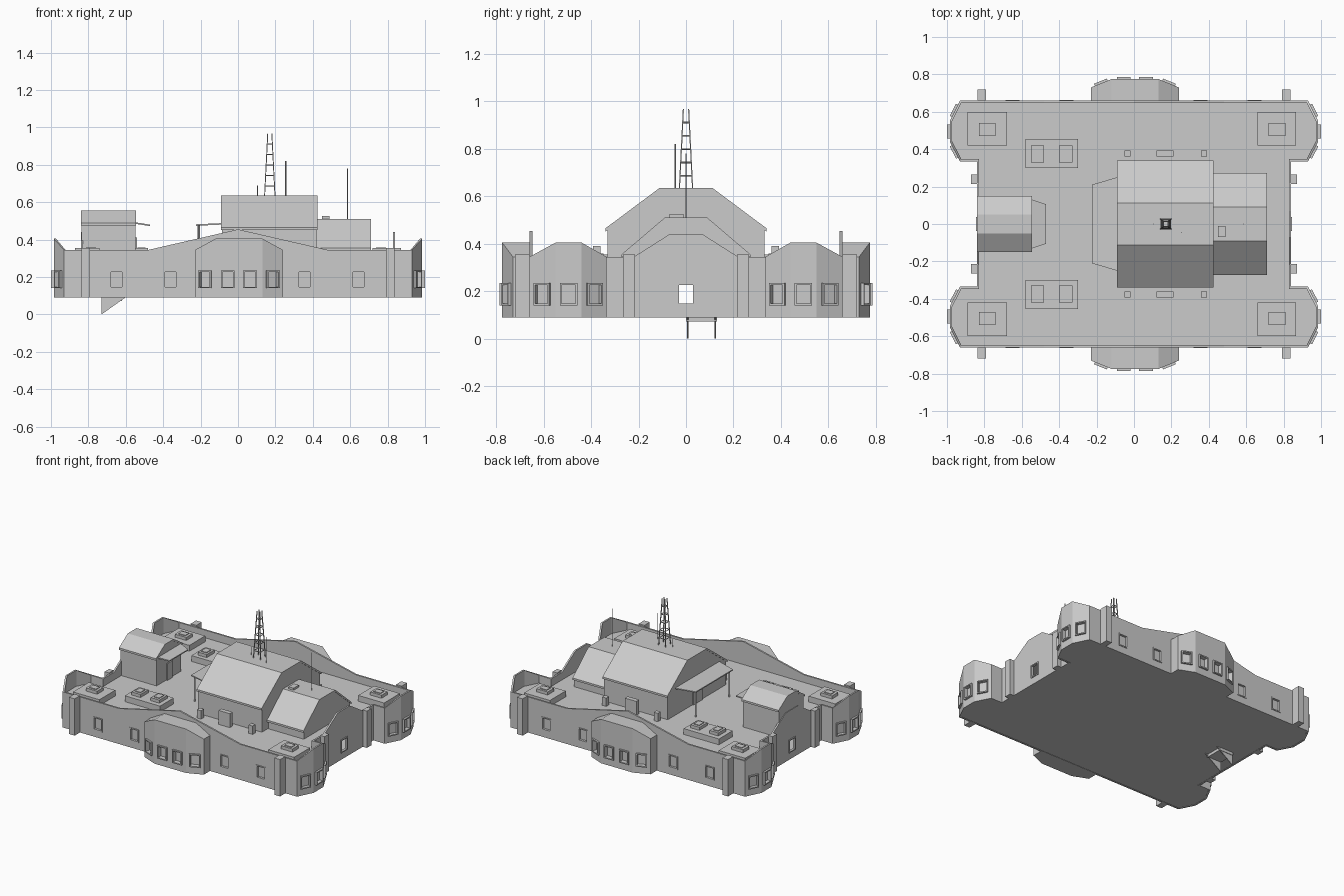
import bpy, bmesh, math
from mathutils import Matrix, Vector

if "Cube" in bpy.data.objects:
    bpy.data.objects.remove(bpy.data.objects["Cube"])

grey = bpy.data.materials.new("plain grey")
grey.use_nodes = True
tone = (0.6, 0.6, 0.6, 1)
grey.diffuse_color = tone
grey.node_tree.nodes["Principled BSDF"].inputs["Base Color"].default_value = tone

BASE, DECK, RIM = 0.09, 0.29, 0.345
SIGNS = (-1, 1)


def finish(name, bm):
    bmesh.ops.recalc_face_normals(bm, faces=bm.faces)
    mesh = bpy.data.meshes.new(name)
    bm.to_mesh(mesh)
    bm.free()
    mesh.materials.append(grey)
    ob = bpy.data.objects.new(name, mesh)
    bpy.context.scene.collection.objects.link(ob)
    return ob


def boxes(name, items):
    """Each item: centre, size and optional matrix placing the box."""
    bm = bmesh.new()
    for centre, size, *place in items:
        m = Matrix.Translation(centre) @ Matrix.Diagonal((*size, 1))
        bmesh.ops.create_cube(bm, size=1, matrix=(place[0] @ m) if place else m)
    return finish(name, bm)


def span(x0, x1, y0, y1, z0, z1):
    return ((x0 + x1) / 2, (y0 + y1) / 2, (z0 + z1) / 2), (x1 - x0, abs(y1 - y0), z1 - z0)


def slab(name, points, push):
    """Flat outline pushed into a solid."""
    bm = bmesh.new()
    face = bm.faces.new([bm.verts.new(p) for p in points])
    new = bmesh.ops.extrude_face_region(bm, geom=[face], use_keep_orig=True)["geom"]
    bmesh.ops.translate(bm, vec=push, verts=[v for v in new if isinstance(v, bmesh.types.BMVert)])
    return finish(name, bm)


def bars(name, segments, radius):
    bm = bmesh.new()
    for a, b in segments:
        a, b = Vector(a), Vector(b)
        turn = (b - a).to_track_quat('Z', 'Y').to_matrix().to_4x4()
        bmesh.ops.create_cone(bm, cap_ends=True, segments=4, radius1=radius, radius2=radius,
                              depth=(b - a).length, matrix=Matrix.Translation((a + b) / 2) @ turn)
    return finish(name, bm)


# Outer wall outline: one quarter (x, y, top height), mirrored both ways
quarter = [(0, .66, .455), (.48, .66, RIM), (.93, .66, RIM), (.985, .55, .405), (.985, .44, .405),
           (.93, .335, RIM), (.84, .335, RIM), (.84, .22, RIM), (.84, .07, .44)]
back = quarter[:0:-1]
outline = (quarter + [(x, -y, z) for x, y, z in back]
           + [(-x, -y, z) for x, y, z in quarter] + [(-x, y, z) for x, y, z in back])


def inset(t):
    result = []
    for i, p in enumerate(outline):
        p = Vector(p)
        d1 = (p - Vector(outline[i - 1])).xy.normalized()
        d2 = (Vector(outline[(i + 1) % len(outline)]) - p).xy.normalized()
        n1, n2 = Vector((d1.y, -d1.x)), Vector((d2.y, -d2.x))
        m = (n1 + n2) / (1 + n1.dot(n2)) * t
        result.append((p.x + m.x, p.y + m.y, p.z))
    return result


bm = bmesh.new()
rings = []
for ring, top in ((outline, 0), (outline, 1), (inset(.012), 1), (inset(.012), 0)):
    rings.append([bm.verts.new((x, y, z if top else BASE)) for x, y, z in ring])
for k in range(4):
    a, b = rings[k], rings[(k + 1) % 4]
    for i in range(len(a)):
        j = (i + 1) % len(a)
        bm.faces.new((a[i], a[j], b[j], b[i]))
wall = finish("outer_wall", bm)

slab("roof_deck", [(x, y, DECK) for x, y, z in inset(.006)], (0, 0, -.012))
slab("ground_floor", [(x, y, BASE + .002) for x, y, z in inset(.006)], (0, 0, .01))

# Projecting bays at front and back
bays = []
for s, name in ((-1, "front_bay"), (1, "back_bay")):
    bm = bmesh.new()
    for side in SIGNS:
        for x, y, z in ((.235, .655, RIM), (.235, .73, RIM), (.125, .775, .405), (.125, .655, .405)):
            for h in (BASE, z):
                bm.verts.new((side * x + .005, s * y, h))
    bmesh.ops.convex_hull(bm, input=bm.verts)
    bmesh.ops.dissolve_limit(bm, angle_limit=.02, verts=bm.verts, edges=bm.edges)
    bays.append(finish(name, bm))

# Windows: (x, y, outward angle, frame depth, pane)
windows = []
for s in SIGNS:
    quarter_turn = s * math.pi / 2
    for x in (-.65, -.36, .355, .645):
        windows.append((x, s * .66, quarter_turn, .004, True))
    for side in SIGNS:
        windows.append((.005 + side * .06, s * .775, quarter_turn, .012, False))
        windows.append((.005 + side * .18, s * .7525, math.atan2(s * .11, side * .045), .012, False))
        windows.append((side * .985, s * .495, math.atan2(0, side), .014, True))
        windows.append((side * .9575, s * .605, math.atan2(s * .055, side * .11), .012, True))
        windows.append((side * .9575, s * .3875, math.atan2(-s * .055, side * .105), .012, True))
    windows.append((s * .84, 0, math.atan2(0, s), .006, False))

holes, frames, panes = [], [], []
W, H, F = .058, .078, .008
for x, y, angle, depth, pane in windows:
    place = Matrix.Translation((x, y, .187)) @ Matrix.Rotation(angle, 4, 'Z')
    holes.append(((0, 0, 0), (.04, W, H), place))
    mid, thick = (depth - .004) / 2, depth + .004
    for s in SIGNS:
        frames.append(((mid, s * (W + F) / 2, 0), (thick, F, H + 2 * F), place))
        frames.append(((mid, 0, s * (H + F) / 2), (thick, W, F), place))
    if pane:
        panes.append(((-.016, 0, 0), (.006, W + F, H + F), place))
boxes("window_frames", frames)
boxes("window_panes", panes)
cutter = boxes("window_cutter", holes)
cutter.hide_render = True
for ob in [wall] + bays:
    cut = ob.modifiers.new("openings", 'BOOLEAN')
    cut.operation, cut.solver, cut.object = 'DIFFERENCE', 'EXACT', cutter
    bpy.context.view_layer.objects.active = ob
    bpy.ops.object.modifier_apply(modifier=cut.name)
bpy.data.objects.remove(cutter)

# Wall buttresses
posts = []
for sx in SIGNS:
    for sy in SIGNS:
        posts.append(((sx * .815, sy * .69, .222), (.045, .06, .264)))
        posts.append(((sx * .855, sy * .24, .222), (.035, .05, .264)))
boxes("buttresses", posts)


def house(name, x0, x1, half, eave, flat, top, thick=.014, lip=.01):
    """Walls with a flat-topped pitched roof running along x."""
    walls = [(half - lip, DECK), (half - lip, eave), (flat, top - thick)]
    both = walls + [(-y, z) for y, z in reversed(walls)]
    slab(name + "_walls", [(x0 + .004, y, z) for y, z in both], (x1 - x0 - .008, 0, 0))
    roof = [(half, eave), (flat, top), (-flat, top), (-half, eave),
            (-half, eave - thick), (-flat, top - thick), (flat, top - thick), (half, eave - thick)]
    slab(name + "_roof", [(x0, y, z) for y, z in roof], (x1 - x0, 0, 0))


house("main_hall", -.09, .425, .34, .465, .112, .635)
house("east_annex", .42, .71, .272, .355, .09, .51)
house("west_hut", -.84, -.545, .15, .49, .05, .555)

# Porch roofs and posts
slab("hall_porch_roof", [(-.09, -.25, .48), (-.09, .25, .48), (-.225, .21, .474), (-.225, -.21, .474)], (0, 0, .008))
slab("hut_porch_roof", [(-.545, -.13, .484), (-.545, .13, .484), (-.47, .105, .472), (-.47, -.105, .472)], (0, 0, .008))
bars("porch_posts", [((-.21, s * .19, DECK), (-.21, s * .19, .478)) for s in SIGNS], .006)
boxes("doors", [span(-.547, -.539, -.03, .03, DECK, .41), span(-.094, -.084, -.05, .05, DECK, .42)])

# Skylights on raised curbs
curbs, lights, panels = [], [], []
for s in SIGNS:
    curbs += [span(-.89, -.68, s * .42, s * .6, DECK, .332), span(.66, .865, s * .42, s * .6, DECK, .332),
              span(-.58, -.3, s * .3, s * .455, DECK, .332)]
    for x, y, w, d in ((-.785, .505, .09, .07), (.765, .505, .09, .07),
                       (-.515, .375, .07, .09), (-.365, .375, .07, .09)):
        lights.append(((x, s * y, .342), (w, d, .024)))
        panels.append(((x, s * y, .356), (w * .6, d * .6, .006)))
boxes("skylight_curbs", curbs)
boxes("skylights", lights)
boxes("skylight_panels", panels)

# Deck vents beside the hall, and a vent on the annex
vents = [span(.45, .49, -.07, -.01, .505, .525)]
for s in SIGNS:
    vents.append(span(.12, .21, s * .36, s * .392, DECK, .39))
    for x in (-.035, .375):
        vents.append(span(x - .016, x + .016, s * .36, s * .392, DECK, .35))
boxes("vents", vents)

# Lattice mast
corners = [(1, 1), (-1, 1), (-1, -1), (1, -1)]


def mast_point(corner, t):
    r = .028 - .017 * t
    return (.17 + corner[0] * r, corner[1] * r, .63 + .338 * t)


segments = [(mast_point(c, 0), mast_point(c, 1)) for c in corners]
for step in range(1, 6):
    t = step / 6
    for i in range(4):
        segments.append((mast_point(corners[i - 1], t), mast_point(corners[i], t)))
bars("lattice_mast", segments, .0035)
bars("aerials", [((.585, 0, .5), (.585, 0, .78)), ((.255, -.045, .62), (.255, -.045, .82)),
                 ((.105, 0, .62), (.105, 0, .69))], .003)

# Hanging entry step under the west end
boxes("entry_step", [span(-.73, -.62, 0, .13, .072, .092)])
for y, name in ((.004, "step_bracket_front"), (.12, "step_bracket_back")):
    slab(name, [(-.73, y, 0), (-.6, y, BASE + .002), (-.73, y, BASE + .002)], (0, .006, 0))
